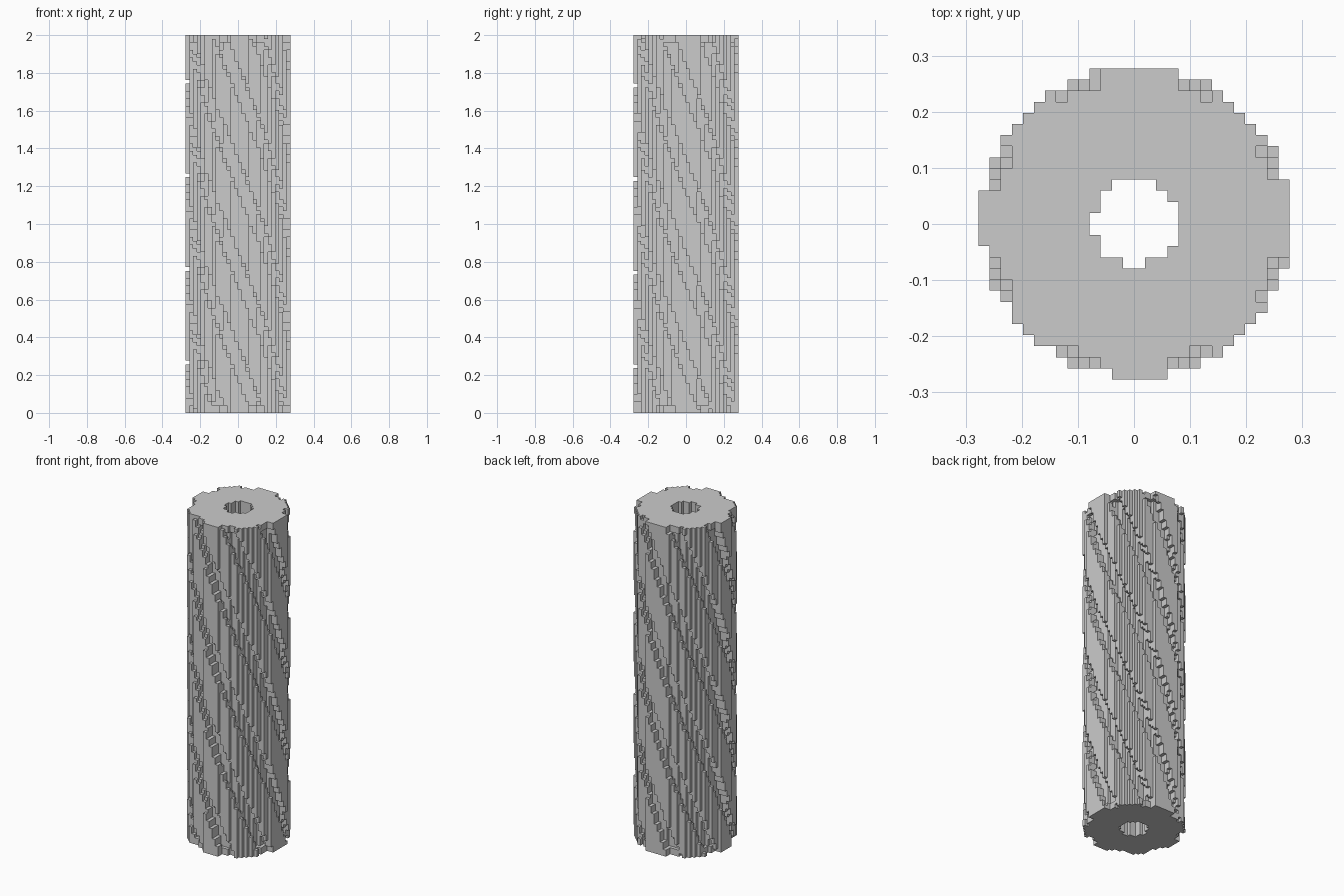
import bpy
import bmesh
import math
from mathutils import Vector

cube = bpy.data.objects.get("Cube")
if cube:
    bpy.data.objects.remove(cube, do_unlink=True)

HALF, LAYERS = 14, 101   # blocks from axis to side, blocks in height
CELL = 2 / LAYERS        # edge of one block
# Radii of the section, in blocks
AXIS = 0.175             # small offset of the round section from the block grid
OUTER, LIP, BORE = 13.9, 13.775, 3.85
END_FLOOR, FLOOR = 12.82, 11.6   # grooves are shallower at both ends
END_LAYERS = 2
GROOVES = 8
TWIST = 180 / (LAYERS - 1)   # degrees of twist per layer


def make_material(name, grey):
    mat = bpy.data.materials.new(name)
    mat.use_nodes = True
    colour = (grey, grey, grey, 1)
    mat.diffuse_color = colour
    mat.node_tree.nodes["Principled BSDF"].inputs["Base Color"].default_value = colour
    return mat


def is_solid(i, j, k):
    """Ring section with eight twisted grooves cut in its rim."""
    x = i + 0.5 - AXIS
    y = j + 0.5 - AXIS
    r = math.hypot(x, y)
    if r < BORE or r > OUTER:
        return False
    at_end = min(k, LAYERS - 1 - k) < END_LAYERS
    if r < (END_FLOOR if at_end else FLOOR):
        return True
    # angle from the middle of the nearest groove
    pitch = 360 / GROOVES
    turn = math.degrees(math.atan2(y, x)) - TWIST * (LAYERS - 1 - k)
    offset = abs(turn % pitch - pitch / 2)
    # grooves flare slightly at the rim
    return offset > (9 if r > LIP else 8.3)


def block_mesh(name, cells):
    """Join blocks into one shell, keeping only the outside faces."""
    bm = bmesh.new()
    corners = {}

    def corner(p):
        key = tuple(round(c) for c in p)
        if key not in corners:
            corners[key] = bm.verts.new(Vector(key) * CELL)
        return corners[key]

    for cell in cells:
        for axis in range(3):
            u, v = Vector((0, 0, 0)), Vector((0, 0, 0))
            u[(axis + 1) % 3] = 1
            v[(axis + 2) % 3] = 1
            for side in (0, 1):
                neighbour = list(cell)
                neighbour[axis] += 2 * side - 1
                if tuple(neighbour) in cells:
                    continue
                start = Vector(cell)
                start[axis] += side
                loop = [start, start + u, start + u + v, start + v]
                if side == 0:
                    loop.reverse()
                bm.faces.new([corner(p) for p in loop])

    mesh = bpy.data.meshes.new(name)
    bm.to_mesh(mesh)
    bm.free()
    return mesh


# Grooved hollow column
span = range(-HALF, HALF)
cells = {(i, j, k) for i in span for j in span for k in range(LAYERS)
         if is_solid(i, j, k)}
mesh = block_mesh("twisted_column", cells)
mesh.materials.append(make_material("plain_grey", 0.6))
column = bpy.data.objects.new("twisted_column", mesh)
bpy.context.collection.objects.link(column)
